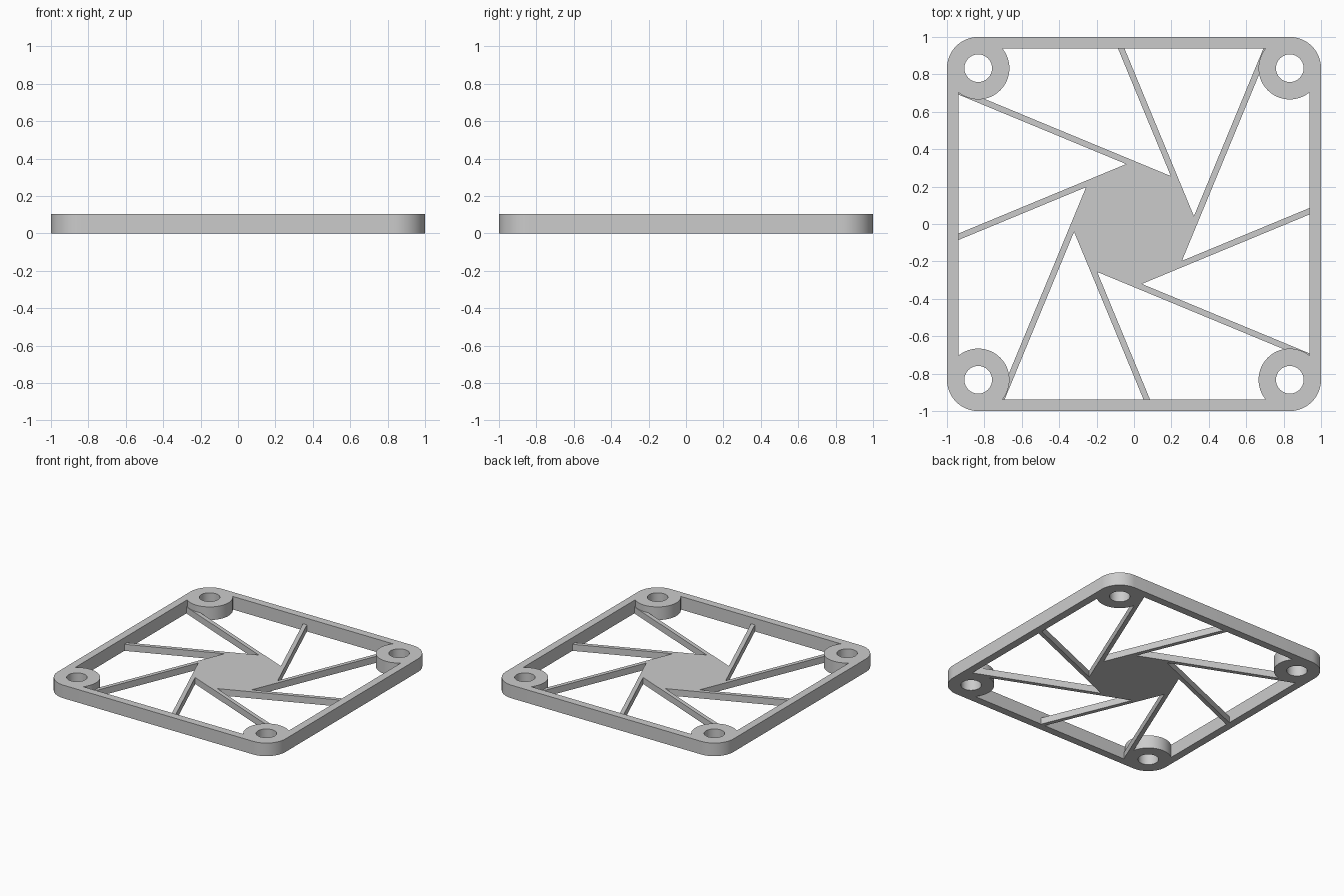
import bpy
import bmesh
import math
from mathutils import Vector

cube = bpy.data.objects.get("Cube")
if cube:
    bpy.data.objects.remove(cube, do_unlink=True)

HEIGHT = 0.104      # frame thickness
HUB_HEIGHT = 0.052  # hub and spoke thickness
INNER = 0.939       # half width of the opening
BOSS = 0.833        # screw boss centre
BOSS_R = 1 - BOSS
HOLE_R = 0.074
APOTHEM = 0.312     # hub octagon
SPOKE_W = 0.032

grey = bpy.data.materials.new("plain_grey")
grey.use_nodes = True
grey.diffuse_color = (0.6, 0.6, 0.6, 1)
grey.node_tree.nodes["Principled BSDF"].inputs["Base Color"].default_value = (0.6, 0.6, 0.6, 1)


def arc(cx, cy, r, start, end, steps):
    """Points along an arc, angles in radians."""
    angles = [start + (end - start) * i / steps for i in range(steps + 1)]
    return [(cx + r * math.cos(a), cy + r * math.sin(a)) for a in angles]


def plate(name, outlines, height):
    """Extrude nested closed outlines into a solid standing on z = 0."""
    curve = bpy.data.curves.new(name, "CURVE")
    curve.dimensions = "2D"
    curve.fill_mode = "BOTH"
    curve.extrude = height / 2
    for points in outlines:
        spline = curve.splines.new("POLY")
        spline.points.add(len(points) - 1)
        for point, (x, y) in zip(spline.points, points):
            point.co = (x, y, 0, 1)
        spline.use_cyclic_u = True
    helper = bpy.data.objects.new(name + "_outline", curve)
    mesh = bpy.data.meshes.new_from_object(helper)
    bpy.data.objects.remove(helper)

    bm = bmesh.new()
    bm.from_mesh(mesh)
    bmesh.ops.remove_doubles(bm, verts=bm.verts, dist=0.0001)
    bmesh.ops.translate(bm, verts=bm.verts, vec=(0, 0, height / 2))
    bmesh.ops.recalc_face_normals(bm, faces=bm.faces)
    bm.to_mesh(mesh)
    bm.free()
    mesh.materials.clear()
    mesh.materials.append(grey)

    obj = bpy.data.objects.new(name, mesh)
    bpy.context.collection.objects.link(obj)
    bpy.ops.object.select_all(action="DESELECT")
    obj.select_set(True)
    bpy.context.view_layer.objects.active = obj
    bpy.ops.object.shade_smooth_by_angle(angle=math.radians(30))
    return obj


# Frame: rounded square, opening with bulging screw bosses, four screw holes
outer, opening, holes = [], [], []
bite = math.acos((INNER - BOSS) / BOSS_R)  # where a boss meets the inner wall
for k in range(4):
    turn = k * math.pi / 2
    corner = turn + math.pi / 4
    cx = BOSS * math.sqrt(2) * math.cos(corner)
    cy = BOSS * math.sqrt(2) * math.sin(corner)
    outer += arc(cx, cy, BOSS_R, turn, turn + math.pi / 2, 16)
    opening += arc(cx, cy, BOSS_R, turn - bite, turn + bite - 1.5 * math.pi, 32)
    holes.append(arc(cx, cy, HOLE_R, 0, 2 * math.pi, 40)[:-1])
plate("frame", [outer, opening] + holes, HEIGHT)

# Hub: octagon whose sides run on as eight tangential spokes
pinwheel = []
low = APOTHEM - SPOKE_W
notch = APOTHEM * math.sqrt(2) - low
tilt = math.pi / 8
for k in range(8):
    angle = tilt + k * math.pi / 4
    normal = Vector((math.cos(angle), math.sin(angle)))
    along = Vector((-normal.y, normal.x))
    # Alternate spokes run longer before they sink into the frame wall
    side = 1 if k % 2 else -1
    reach = (INNER + 0.02 + side * APOTHEM * math.sin(tilt)) / math.cos(tilt)
    if side < 0:
        reach = (INNER + 0.02 - APOTHEM * math.sin(tilt)) / math.cos(tilt)
    for s, t in ((APOTHEM, reach), (low, reach), (low, notch)):
        pinwheel.append(tuple(normal * s + along * t))
plate("hub_and_spokes", [pinwheel], HUB_HEIGHT)
